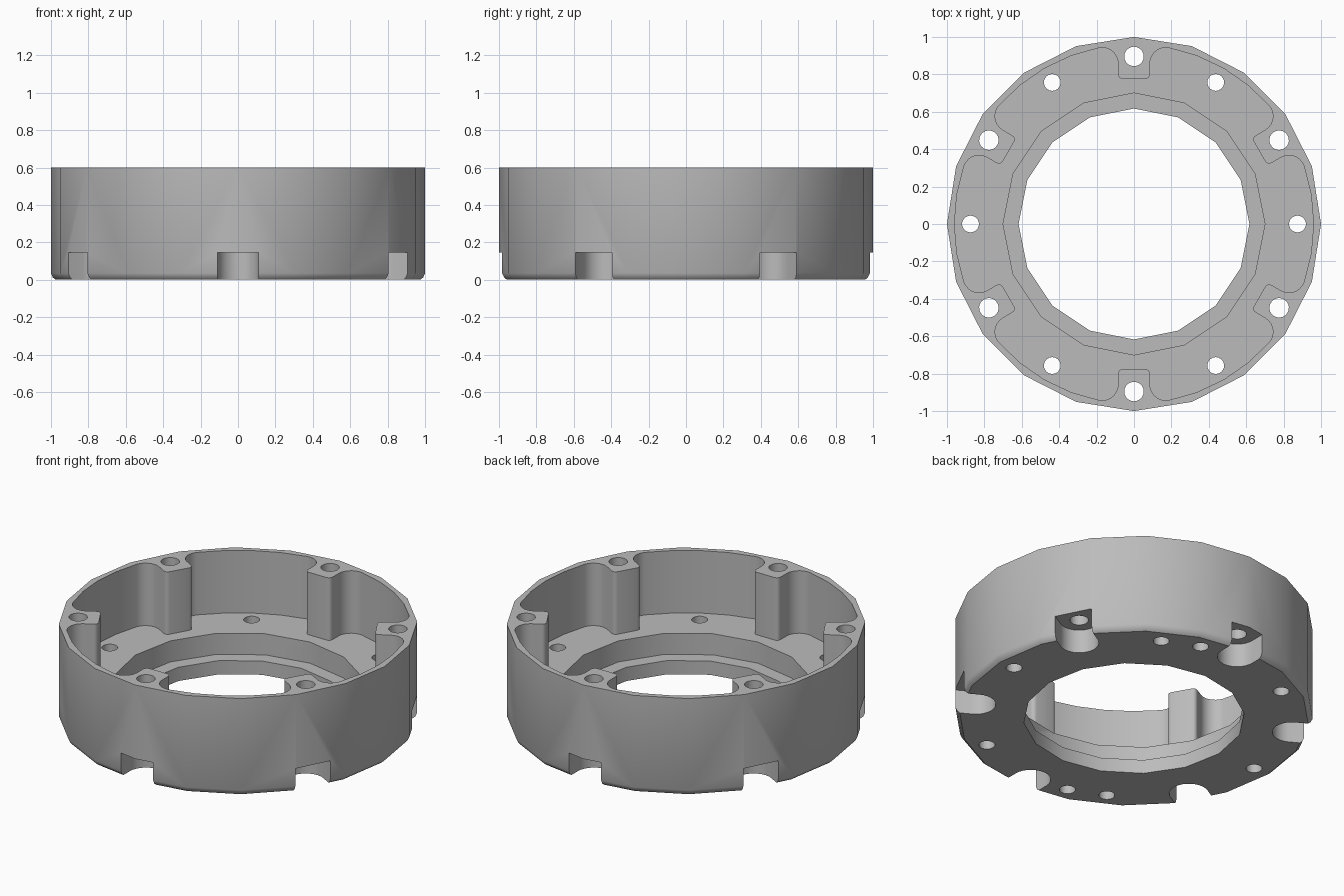
import bpy, bmesh
from math import sin, cos, pi, radians, sqrt, atan2

if "Cube" in bpy.data.objects:
    bpy.data.objects.remove(bpy.data.objects["Cube"])

grey = bpy.data.materials.new("light grey metal")
grey.use_nodes = True
colour = (0.5, 0.5, 0.5, 1)
grey.diffuse_color = colour
grey.node_tree.nodes["Principled BSDF"].inputs["Base Color"].default_value = colour


def loft(name, rings):
    """Closed solid through stacked outlines, each a (z, points) pair."""
    bm = bmesh.new()
    rows = [[bm.verts.new((x, y, z)) for x, y in pts] for z, pts in rings]
    n = len(rows[0])
    for a, b in zip(rows, rows[1:]):
        for i in range(n):
            j = (i + 1) % n
            bm.faces.new((a[i], a[j], b[j], b[i]))
    bm.faces.new(rows[0][::-1])
    bm.faces.new(rows[-1])
    bmesh.ops.recalc_face_normals(bm, faces=bm.faces)
    mesh = bpy.data.meshes.new(name)
    bm.to_mesh(mesh)
    bm.free()
    mesh.materials.append(grey)
    obj = bpy.data.objects.new(name, mesh)
    bpy.context.collection.objects.link(obj)
    return obj


def circle(r, n, cx=0, cy=0):
    return [(cx + r * cos(2 * pi * i / n), cy + r * sin(2 * pi * i / n)) for i in range(n)]


def arc(cx, cy, r, a0, a1, n):
    return [(cx + r * cos(radians(a0 + (a1 - a0) * i / n)),
             cy + r * sin(radians(a0 + (a1 - a0) * i / n))) for i in range(n + 1)]


def turn(pts, deg):
    """Rotate points drawn around the +y direction so they face the given angle."""
    c, s = cos(radians(deg - 90)), sin(radians(deg - 90))
    return [(x * c - y * s, x * s + y * c) for x, y in pts]


def cut(outline, z0, z1):
    cutter = loft("cutter", [(z0, outline), (z1, outline)])
    mod = housing.modifiers.new("cut", "BOOLEAN")
    mod.operation = "DIFFERENCE"
    mod.solver = "EXACT"
    mod.object = cutter
    bpy.ops.object.modifier_apply(modifier=mod.name)
    bpy.data.objects.remove(cutter)


# Outer body with a small bevelled lower edge
HEIGHT = 0.6
body = circle(1, 20)
housing = loft("ring_housing", [(0, circle(0.975, 20)), (0.012, circle(0.99, 20)),
                                (0.035, body), (HEIGHT, body)])
bpy.context.view_layer.objects.active = housing
housing.select_set(True)

# Upper cavity: round wall interrupted by six inward bolt bosses
WALL, FILLET, HALF = 0.96, 0.085, 0.085
fx = HALF + FILLET
fy = sqrt((WALL - FILLET) ** 2 - fx ** 2)
tilt = atan2(fy, fx) * 180 / pi
side = arc(fx, fy, FILLET, tilt, 180, 7) + arc(HALF - 0.025, 0.8, 0.025, 0, -90, 4)
boss = side + [(-x, y) for x, y in reversed(side)]
cavity = []
for k in range(6):
    angle = 30 + 60 * k
    cavity += turn(boss, angle)
    for step in (20.6, 30, 39.4):
        cavity += turn([(0, WALL)], angle + step)
cut(cavity, 0.215, 1)

# Stepped central bore
cut(circle(0.7, 16), 0.085, 0.4)
cut(circle(0.617, 16), -0.2, 0.3)

# Bolt holes with open U-shaped pockets below, and floor holes between them
pocket = arc(0, 0.895, 0.11, 180, 360, 14) + [(0.11, 1.2), (-0.11, 1.2)]
for k in range(6):
    cut(turn(pocket, 30 + 60 * k), -0.2, 0.145)
    cut(turn(circle(0.052, 20, 0, 0.896), 30 + 60 * k), 0.1, 0.8)
    cut(turn(circle(0.045, 18, 0, 0.874), 60 * k), -0.2, 0.4)

# Two blind locating holes in the underside
for angle in (75, 255):
    cut(turn(circle(0.045, 18, 0, 0.88), angle), -0.2, 0.13)

bpy.ops.object.shade_smooth_by_angle(angle=radians(30))
